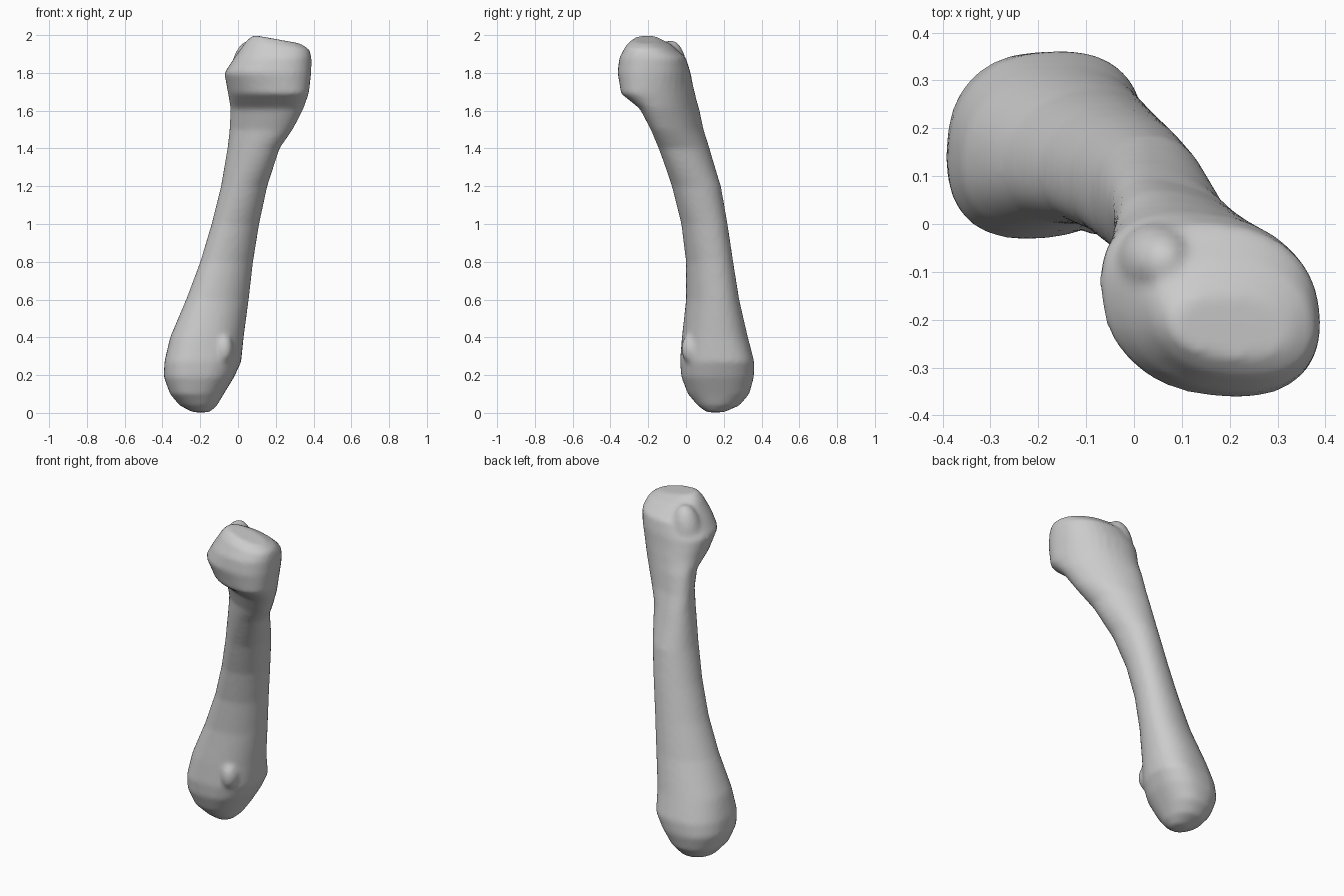
import bpy, bmesh, math
from mathutils import Matrix

SIDES = 32

# Bone sections: z, x min, x max, y min, y max, diagonal skew, boxiness, tilt of z along x
SECTIONS = [
    (0.003, -0.24, -0.15, 0.11, 0.20, 0.0, 2.0, 0),
    (0.04, -0.31, -0.11, 0.06, 0.285, 0.0, 2.1, 0),
    (0.10, -0.36, -0.075, 0.01, 0.335, 0.1, 2.3, 0),
    (0.19, -0.393, -0.02, -0.025, 0.36, 0.1, 2.4, 0),
    (0.27, -0.39, 0.017, -0.032, 0.362, 0.15, 2.4, 0),
    (0.40, -0.36, 0.03, -0.022, 0.328, 0.15, 2.2, 0),
    (0.60, -0.275, 0.057, 0.0, 0.282, 0.2, 2.1, 0),
    (0.80, -0.20, 0.08, 0.0, 0.25, 0.2, 2.1, 0),
    (1.00, -0.14, 0.112, -0.025, 0.22, 0.15, 2.1, 0),
    (1.20, -0.09, 0.155, -0.075, 0.185, 0.0, 2.1, 0),
    (1.40, -0.056, 0.22, -0.145, 0.125, -0.35, 2.1, 0),
    (1.50, -0.045, 0.29, -0.187, 0.093, -0.5, 2.1, 0),
    (1.61, -0.04, 0.347, -0.245, 0.07, -0.5, 2.1, 0),
    (1.69, -0.053, 0.375, -0.345, 0.048, -0.35, 2.2, 0),
    (1.80, -0.073, 0.388, -0.363, 0.025, -0.2, 2.3, 0),
    (1.88, -0.02, 0.39, -0.353, 0.0, -0.15, 2.3, 0),
    (1.945, 0.04, 0.378, -0.32, -0.08, -0.15, 2.3, -0.12),
    (1.978, 0.08, 0.33, -0.28, -0.15, -0.1, 2.2, -0.18),
]


def rounded(c, n):
    return math.copysign(abs(c) ** (2 / n), c)


def section_ring(bm, z, x0, x1, y0, y1, skew, n, tilt):
    cx, cy, hx, hy = (x0 + x1) / 2, (y0 + y1) / 2, (x1 - x0) / 2, (y1 - y0) / 2
    phase = math.acos(skew)
    ring = []
    for i in range(SIDES):
        t = 2 * math.pi * i / SIDES
        dx = hx * rounded(math.cos(t), n)
        dy = hy * rounded(math.cos(t - phase), n)
        ring.append(bm.verts.new((cx + dx, cy + dy, z + tilt * dx)))
    return ring


bm = bmesh.new()

# Shaft with both swollen ends, lofted through the sections
rings = [section_ring(bm, *s) for s in SECTIONS]
for a, b in zip(rings, rings[1:]):
    for i in range(SIDES):
        j = (i + 1) % SIDES
        bm.faces.new((a[i], a[j], b[j], b[i]))
bm.faces.new(rings[0][::-1])
bm.faces.new(rings[-1])


# Knobs: upper back tubercle, small bump on the lower front edge
def knob(center, size, lean=0.0):
    m = (Matrix.Translation(center) @ Matrix.Rotation(lean, 4, 'Y')
         @ Matrix.Diagonal((*size, 1)))
    bmesh.ops.create_uvsphere(bm, u_segments=24, v_segments=16, radius=1, matrix=m)


knob((0.045, -0.08, 1.81), (0.085, 0.085, 0.165), 0.15)
knob((-0.075, 0.03, 0.34), (0.05, 0.055, 0.08))

bmesh.ops.recalc_face_normals(bm, faces=bm.faces)
mesh = bpy.data.meshes.new("long_bone")
bm.to_mesh(mesh)
bm.free()
bone = bpy.data.objects.new("long_bone", mesh)
bpy.context.collection.objects.link(bone)

# Fuse the parts into one smooth skin
remesh = bone.modifiers.new("fuse", 'REMESH')
remesh.mode = 'VOXEL'
remesh.voxel_size = 0.014
remesh.use_smooth_shade = True
smooth = bone.modifiers.new("soften", 'SMOOTH')
smooth.factor = 0.5
smooth.iterations = 5
